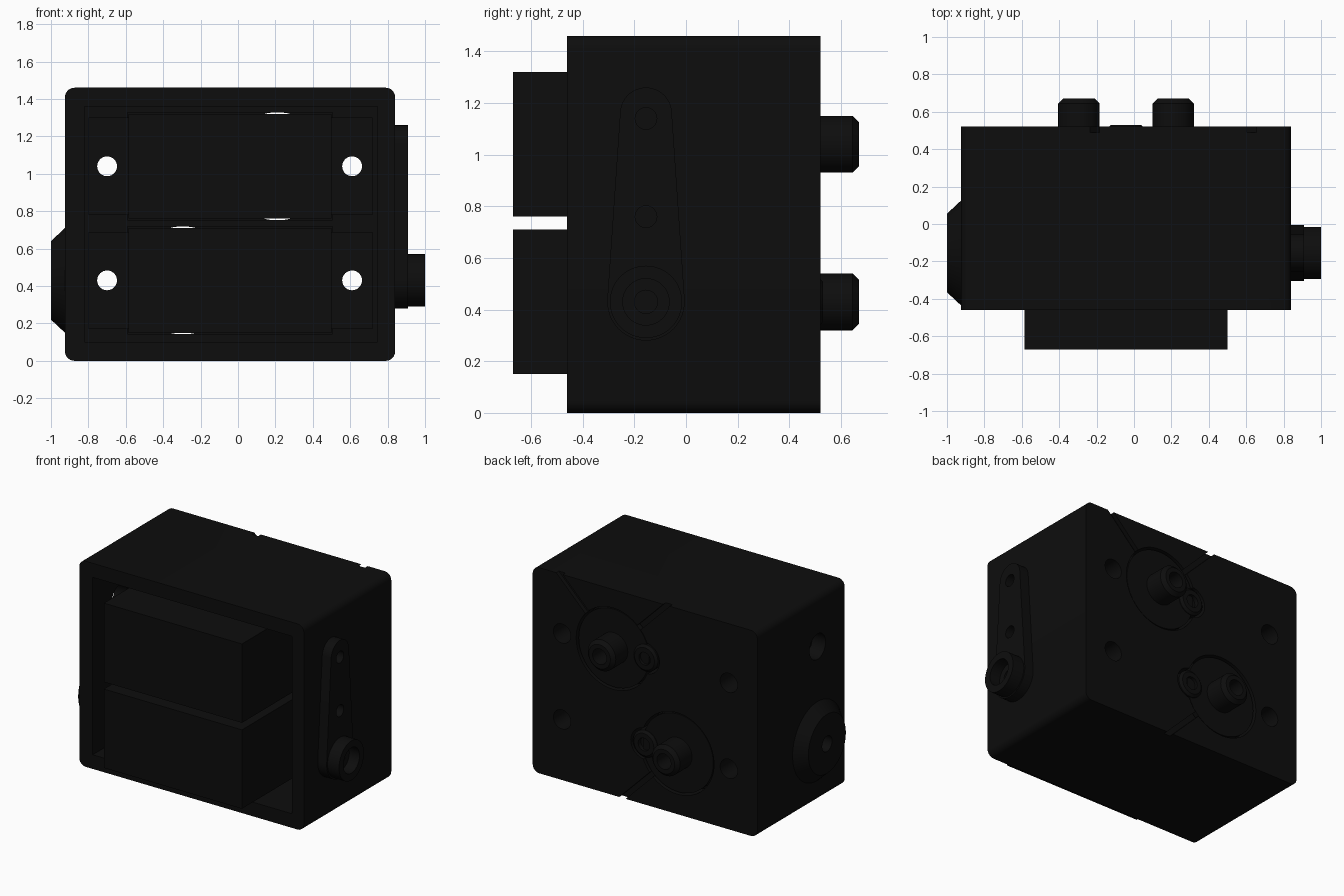
import bpy, bmesh, math
from mathutils import Matrix, Vector

if "Cube" in bpy.data.objects:
    bpy.data.objects.remove(bpy.data.objects["Cube"])

black = bpy.data.materials.new("matte_black")
black.diffuse_color = (0.004, 0.004, 0.004, 1)
black.use_nodes = True
black.node_tree.nodes["Principled BSDF"].inputs["Base Color"].default_value = black.diffuse_color

ALONG = {'+y': Matrix.Rotation(-math.pi / 2, 4, 'X'),
         '+x': Matrix.Rotation(math.pi / 2, 4, 'Y'),
         '-x': Matrix.Rotation(-math.pi / 2, 4, 'Y')}


def finish(bm, name):
    bmesh.ops.recalc_face_normals(bm, faces=bm.faces)
    me = bpy.data.meshes.new(name)
    bm.to_mesh(me)
    bm.free()
    me.materials.append(black)
    ob = bpy.data.objects.new(name, me)
    bpy.context.collection.objects.link(ob)
    return ob


def box(name, lo, hi, rot=None, round_y=0):
    lo, hi = Vector(lo), Vector(hi)
    bm = bmesh.new()
    bmesh.ops.create_cube(bm, size=1)
    for v in bm.verts:
        v.co = (lo + hi) / 2 + Vector(a * b for a, b in zip(v.co, hi - lo))
    if round_y:
        es = [e for e in bm.edges
              if abs((e.verts[0].co - e.verts[1].co).normalized().y) > 0.9]
        bmesh.ops.bevel(bm, geom=es, offset=round_y, segments=6, profile=0.5, affect='EDGES')
    if rot:
        bm.transform(rot)
    return finish(bm, name)


def lathe(name, profile, loc, axis, n=48):
    """Revolve (radius, height) points around an axis through loc."""
    bm = bmesh.new()
    vs = [bm.verts.new((r, 0, h)) for r, h in profile]
    es = [bm.edges.new(p) for p in zip(vs, vs[1:])]
    bmesh.ops.spin(bm, geom=vs + es, axis=(0, 0, 1), cent=(0, 0, 0),
                   angle=2 * math.pi, steps=n, use_duplicate=False)
    bmesh.ops.remove_doubles(bm, verts=bm.verts, dist=1e-5)
    bm.transform(Matrix.Translation(loc) @ ALONG[axis])
    return finish(bm, name)


def rod(name, r, length, loc, axis, n=48):
    return lathe(name, [(0, 0), (r, 0), (r, length), (0, length)], loc, axis, n)


def cut(ob, cutters):
    for c in cutters:
        m = ob.modifiers.new("cut", 'BOOLEAN')
        m.operation, m.solver, m.object = 'DIFFERENCE', 'EXACT', c
        me = bpy.data.meshes.new_from_object(
            ob.evaluated_get(bpy.context.evaluated_depsgraph_get()))
        ob.modifiers.clear()
        ob.data = me
        bpy.data.objects.remove(c)
    return ob


MID = -0.0425
# each servo: name, shaft x, shaft z, direction from shaft towards the small boss
SERVOS = [("upper", 0.21, 1.04, -1), ("lower", -0.295, 0.43, 1)]
HOLES_X = (-0.70, 0.61)

# Housing: open front cavity, servo pockets, shaft openings and relief grooves
housing = box("housing", (-0.925, -0.46, 0), (0.84, 0.52, 1.46), round_y=0.05)
cutters = [box("c", (-0.82, -0.6, 0.10), (0.745, 0.125, 1.36))]
for _, sx, sz, d in SERVOS:
    cutters.append(box("c", (-0.59, 0.0, sz - 0.287), (0.505, 0.40, sz + 0.287)))
    cutters.append(rod("c", 0.289, 0.5, (sx, 0.3, sz), '+y', 64))
    cutters.append(rod("c", 0.11, 0.5, (sx + d * 0.255, 0.3, sz), '+y'))
    for x in HOLES_X:
        cutters.append(rod("c", 0.068, 1, (x, 0.05, sz), '+y', 32))
    for side in (-1, 1):
        # diagonal grooves run from the shaft opening to the nearest edge
        turn = Matrix.Translation((sx, 0, sz)) @ Matrix.Rotation(
            side * math.radians(45 if d < 0 else 135), 4, 'Y')
        cutters.append(box("c", (-0.018, 0.49, 0.2), (0.018, 0.6, 0.8), turn))
cutters.append(rod("c", 0.09, 0.3, (-0.75, -0.155, 1.10), '-x', 32))
cut(housing, cutters)

for name, sx, sz, d in SERVOS:
    # Servo case, flange and boss
    box(name + "_servo_case", (-0.585, -0.67, sz - 0.28), (0.5, 0.38, sz + 0.28))
    for side, (x0, x1), hx in (("left", (-0.80, -0.58), HOLES_X[0]),
                               ("right", (0.495, 0.72), HOLES_X[1])):
        tab = box(f"{name}_servo_{side}_tab", (x0, 0.05, sz - 0.26), (x1, 0.12, sz + 0.26))
        cut(tab, [rod("c", 0.053, 0.4, (hx, -0.1, sz), '+y', 32)])
    rod(name + "_servo_gear_cover", 0.276, 0.14, (sx, 0.37, sz), '+y', 64)
    lathe(name + "_servo_small_boss",
          [(0, 0), (0.095, 0), (0.095, 0.145), (0.078, 0.16), (0.045, 0.16),
           (0.045, 0.13), (0, 0.13)], (sx + d * 0.255, 0.37, sz), '+y')
    # Output shaft with a screw hole in its end
    lathe(name + "_output_shaft",
          [(0, 0), (0.11, 0), (0.11, 0.20), (0.085, 0.225), (0.055, 0.225),
           (0.055, 0.10), (0, 0.10)], (sx, 0.445, sz), '+y')

# Tapered lever arm on the right side
AY, LOW, HIGH, R0, R1 = -0.155, 0.43, 1.16, 0.15, 0.10
tilt = math.asin((R0 - R1) / (HIGH - LOW))
bm = bmesh.new()
ring = []
for zc, r, a0, a1 in ((HIGH, R1, tilt, math.pi - tilt),
                      (LOW, R0, math.pi - tilt, 2 * math.pi + tilt)):
    for i in range(25):
        a = a0 + (a1 - a0) * i / 24
        ring.append(bm.verts.new((0.83, AY + r * math.cos(a), zc + r * math.sin(a))))
face = bm.faces.new(ring)
out = bmesh.ops.extrude_face_region(bm, geom=[face])
bmesh.ops.translate(bm, vec=(0.08, 0, 0),
                    verts=[g for g in out['geom'] if isinstance(g, bmesh.types.BMVert)])
arm = finish(bm, "lever_arm")
cut(arm, [rod("c", 0.042, 0.3, (0.845, AY, z), '+x', 32) for z in (1.14, 0.76)]
    + [rod("c", 0.12, 0.3, (0.845, AY, LOW), '+x')])

# Lever hub with a stepped bore
lathe("lever_hub", [(0, 0), (0.14, 0), (0.14, 0.17), (0.09, 0.17), (0.09, 0.09),
                    (0.045, 0.09), (0.045, 0.03), (0, 0.03)], (0.83, AY, LOW), '+x')

# Conical bearing boss on the left side
lathe("cone_boss", [(0, 0), (0.28, 0), (0.28, 0.005), (0.21, 0.08), (0.055, 0.08),
                    (0.055, 0.01), (0, 0.01)], (-0.92, AY, LOW), '-x', 64)

# Smooth the round parts, keep edges sharp
bpy.ops.object.select_all(action='SELECT')
bpy.context.view_layer.objects.active = housing
bpy.ops.object.shade_smooth_by_angle(angle=math.radians(30))
